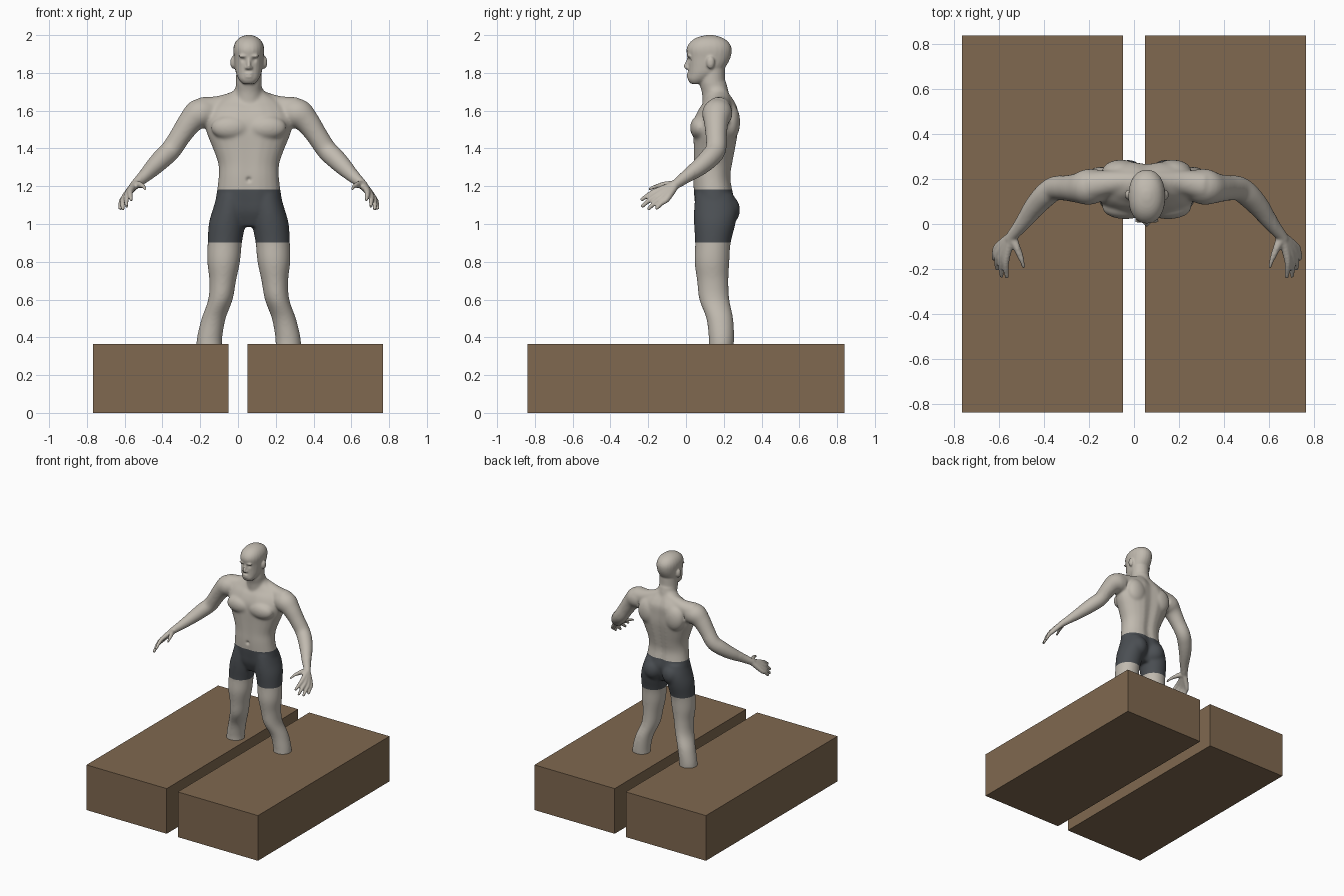
import bpy, bmesh, math
from mathutils import Vector, Matrix

cube = bpy.data.objects.get("Cube")
if cube:
    bpy.data.objects.remove(cube, do_unlink=True)


def material(name, rgb):
    m = bpy.data.materials.new(name)
    m.use_nodes = True
    m.diffuse_color = (*rgb, 1)
    m.node_tree.nodes["Principled BSDF"].inputs["Base Color"].default_value = (*rgb, 1)
    return m


SKIN = material("pale_skin", (0.53, 0.49, 0.43))
SHORTS = material("slate_shorts", (0.07, 0.078, 0.087))
WOOD = material("brown_block", (0.215, 0.14, 0.08))

# ---------- helpers ----------
bm = bmesh.new()
SIDES = 24


def refine(rows, n=5):
    """Catmull-Rom subdivision of a list of section tuples."""
    out = []
    for i in range(len(rows) - 1):
        quad = (rows[max(i - 1, 0)], rows[i], rows[i + 1], rows[min(i + 2, len(rows) - 1)])
        for k in range(n):
            t = k / n
            out.append([0.5 * (2 * q + (r - p) * t + (2 * p - 5 * q + 4 * r - s) * t * t
                               + (3 * q - p - 3 * r + s) * t ** 3) for p, q, r, s in zip(*quad)])
    return out + [list(rows[-1])]


def skin_rings(rings):
    loops = [[bm.verts.new(p) for p in ring] for ring in rings]
    for a, b in zip(loops, loops[1:]):
        for i in range(SIDES):
            j = (i + 1) % SIDES
            bm.faces.new((a[i], a[j], b[j], b[i]))
    bm.faces.new(loops[0][::-1])
    bm.faces.new(loops[-1])


def column(rows, power=2.2, side=1, groove=0.0):
    """Stack of level sections: (x, z, half width, front y, back y)."""
    rings = []
    for x, z, w, y0, y1 in refine(rows):
        ring = []
        for i in range(SIDES):
            a = math.tau * i / SIDES
            c, s = math.cos(a), math.sin(a)
            px = w * math.copysign(abs(c) ** (2 / power), c)
            py = (y1 - y0) / 2 * math.copysign(abs(s) ** (2 / power), s)
            py -= math.copysign(groove, s) * math.exp(-(px / 0.03) ** 2) * (1 if s > 0 else 0.4)
            ring.append((side * (x + px), (y0 + y1) / 2 + py, z))
        rings.append(ring)
    skin_rings(rings)


def limb(rows, side=1):
    """Round tube along a path: (x, y, z, radius)."""
    rows = refine(rows)
    pts = [Vector((side * r[0], r[1], r[2])) for r in rows]
    rings = []
    for i, p in enumerate(pts):
        t = (pts[min(i + 1, len(pts) - 1)] - pts[max(i - 1, 0)]).normalized()
        u = t.cross(Vector((0.3, 1, 0.2))).normalized()
        v = t.cross(u)
        rings.append([p + rows[i][3] * (u * math.cos(math.tau * k / SIDES)
                                        + v * math.sin(math.tau * k / SIDES)) for k in range(SIDES)])
    skin_rings(rings)


def blob(centre, radii, side=1):
    loc = Matrix.Translation((side * centre[0], centre[1], centre[2]))
    bmesh.ops.create_icosphere(bm, subdivisions=3, radius=1,
                               matrix=loc @ Matrix.Diagonal((*radii, 1)))


# ---------- torso, neck, head ----------
column([(0, .985, .07, .08, .22), (0, 1.06, .15, .05, .25), (0, 1.12, .175, .042, .262),
        (0, 1.18, .168, .037, .25), (0, 1.25, .16, .035, .24), (0, 1.32, .162, .037, .25),
        (0, 1.4, .19, .037, .265), (0, 1.48, .222, .036, .278), (0, 1.55, .232, .04, .28),
        (0, 1.61, .21, .065, .278), (0, 1.65, .17, .095, .26), (0, 1.69, .1, .11, .235),
        (0, 1.72, .07, .1, .22)], groove=.015)
limb([(0, .165, 1.62, .076), (0, .152, 1.71, .07), (0, .14, 1.75, .068), (0, .14, 1.82, .066)])
column([(0, 1.742, .032, .025, .08), (0, 1.765, .052, .01, .13), (0, 1.8, .068, .012, .185),
        (0, 1.84, .075, .012, .215), (0, 1.88, .079, .008, .235), (0, 1.92, .082, .002, .242),
        (0, 1.95, .077, .012, .234), (0, 1.975, .062, .036, .212), (0, 1.991, .04, .068, .18),
        (0, 2.0, .014, .11, .145)])

# nose, lips and brow
limb([(0, .014, 1.88, .007), (0, .006, 1.855, .009), (0, -.001, 1.835, .012), (0, .008, 1.822, .01)])
for z in (1.794, 1.779):
    blob((0, .014, z), (.024, .011, .0065))

for side in (1, -1):
    blob((.03, .014, 1.888), (.026, .011, .007), side)           # brow
    blob((.013, .008, 1.826), (.009, .009, .007), side)          # nostril
    blob((.083, .13, 1.855), (.015, .022, .034), side)           # ear
    blob((.095, .073, 1.51), (.105, .052, .065), side)           # chest muscle
    blob((.115, .235, 1.54), (.085, .052, .1), side)             # shoulder blade
    blob((.083, .2, 1.075), (.08, .087, .09), side)              # buttock

    # shoulder bridge and arm
    limb([(.04, .19, 1.67, .045), (.15, .185, 1.625, .055), (.25, .17, 1.605, .068)], side)
    limb([(.2, .175, 1.585, .07), (.26, .165, 1.583, .081), (.31, .16, 1.54, .066),
          (.36, .16, 1.47, .057), (.41, .158, 1.395, .055), (.455, .125, 1.35, .054),
          (.505, .07, 1.3, .047), (.555, 0, 1.25, .035), (.597, -.05, 1.213, .026),
          (.61, -.07, 1.2, .024)], side)

    # fingers fan out of the wrist: knuckle, then tip
    wrist = (.603, -.055, 1.208, .022)
    for knuckle, tip in (((.625, -.148, 1.178), (.622, -.24, 1.125)),
                         ((.643, -.14, 1.16), (.646, -.236, 1.09)),
                         ((.657, -.122, 1.145), (.667, -.203, 1.075)),
                         ((.664, -.1, 1.133), (.682, -.16, 1.078))):
        mid = [(a + b) / 2 for a, b in zip(knuckle, tip)]
        limb([wrist, (*knuckle, .0165), (mid[0] + .004, mid[1], mid[2] + .005, .0135),
              (*tip, .0095)], side)
    limb([wrist, (.578, -.105, 1.208, .018), (.558, -.155, 1.2, .014), (.547, -.2, 1.183, .01)], side)

    # leg and foot
    column([(.09, 1.16, .075, .05, .25), (.103, 1.08, .087, .042, .272), (.115, 1, .097, .042, .262),
            (.127, .9, .091, .048, .237), (.133, .8, .087, .045, .23), (.138, .7, .071, .058, .225),
            (.15, .6, .065, .07, .23), (.186, .5, .064, .107, .25), (.207, .4, .067, .12, .255),
            (.21, .33, .066, .122, .25), (.215, .2, .045, .14, .235), (.22, .04, .035, .15, .23)],
           2, side)
    limb([(.22, .2, .04, .036), (.23, .11, .04, .036), (.24, .03, .025, .021)], side)

# ---------- fuse the parts into one skin ----------
bmesh.ops.recalc_face_normals(bm, faces=bm.faces)
mesh = bpy.data.meshes.new("man")
bm.to_mesh(mesh)
bm.free()
man = bpy.data.objects.new("man", mesh)
bpy.context.collection.objects.link(man)
fuse = man.modifiers.new("fuse", "REMESH")
fuse.mode = "VOXEL"
fuse.voxel_size = 0.006
fused = man.evaluated_get(bpy.context.evaluated_depsgraph_get())
bm = bmesh.new()
bm.from_mesh(fused.data)
man.modifiers.clear()


def relax(verts, times):
    for _ in range(times):
        bmesh.ops.smooth_vert(bm, verts=verts, factor=0.5, use_axis_x=True,
                              use_axis_y=True, use_axis_z=True)


# the face and hands keep more detail than the body
relax([v for v in bm.verts if abs(v.co.x) < .57 and v.co.z < 1.74], 14)
relax(list(bm.verts), 3)

# eye sockets and navel are pressed in
for x, y, z, size, depth in ((.03, .014, 1.87, .014, .009), (-.03, .014, 1.87, .014, .009),
                             (0, .04, 1.235, .012, .012)):
    spot = Vector((x, y, z))
    for v in bm.verts:
        d = (v.co - spot).length
        if d < 3 * size:
            v.co.y += depth * math.exp(-(d / size) ** 2)

# shorts: cut clean hems, then colour by height
HEM, WAIST = 0.903, 1.182
for z in (HEM, WAIST):
    bmesh.ops.bisect_plane(bm, geom=bm.verts[:] + bm.edges[:] + bm.faces[:],
                           plane_co=(0, 0, z), plane_no=(0, 0, 1))
for f in bm.faces:
    c = f.calc_center_median()
    f.material_index = int(HEM < c.z < WAIST and abs(c.x) < 0.3)
    f.smooth = True
bm.to_mesh(mesh)
bm.free()
mesh.materials.append(SKIN)
mesh.materials.append(SHORTS)
man.location.x = 0.057

# ---------- blocks around the lower legs ----------
for name, side in (("left_block", 1), ("right_block", -1)):
    bm = bmesh.new()
    bmesh.ops.create_cube(bm, size=1, matrix=Matrix.Translation((side * .408, 0, .1825))
                          @ Matrix.Diagonal((.717, 1.68, .365, 1)))
    block = bpy.data.meshes.new(name)
    bm.to_mesh(block)
    bm.free()
    block.materials.append(WOOD)
    bpy.context.collection.objects.link(bpy.data.objects.new(name, block))
